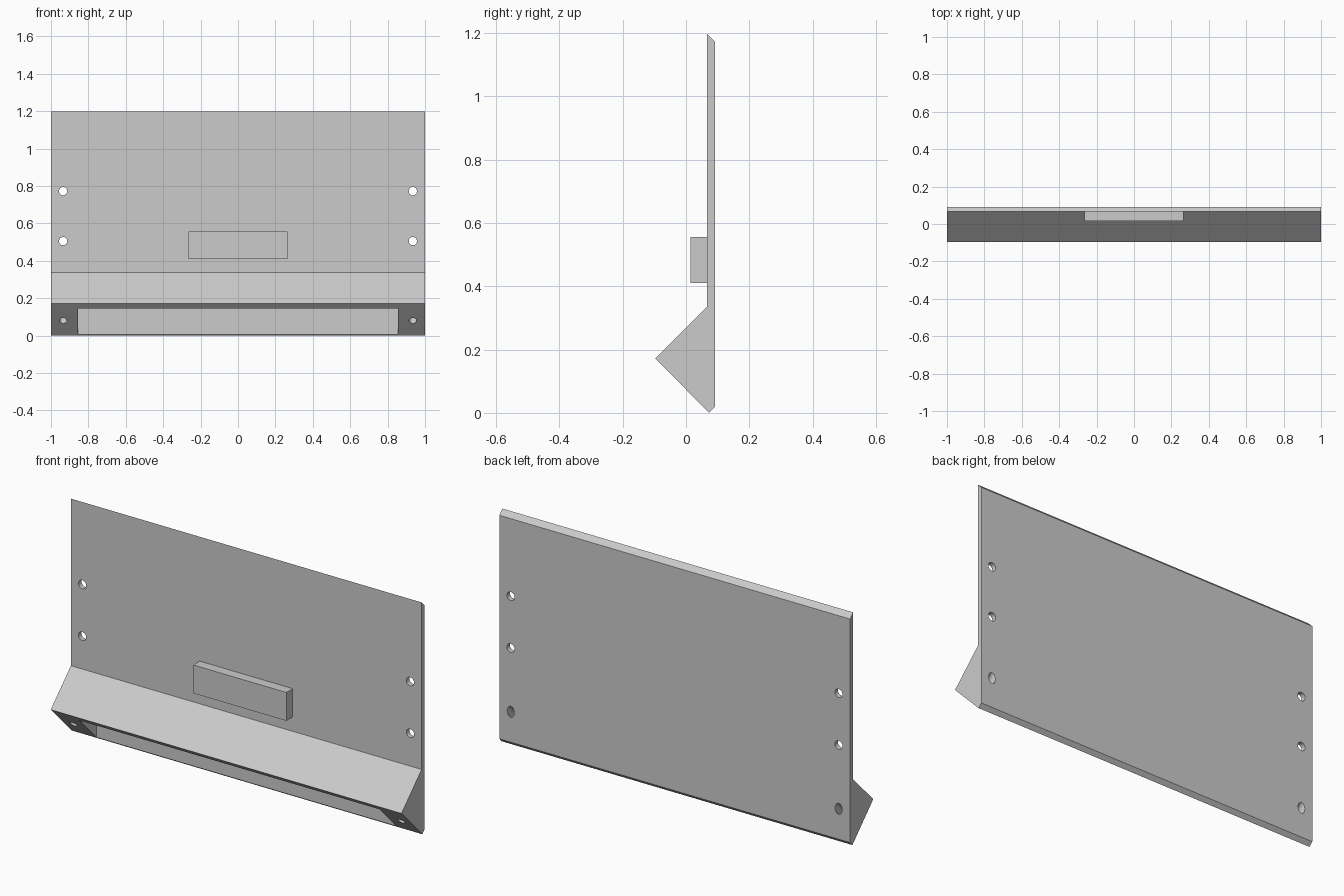
import bpy
import bmesh
from math import radians
from mathutils import Matrix, Vector

default = bpy.data.objects.get("Cube")
if default:
    bpy.data.objects.remove(default, do_unlink=True)

grey = bpy.data.materials.new("plain grey")
grey.use_nodes = True
colour = (0.6, 0.6, 0.6, 1)
grey.diffuse_color = colour
grey.node_tree.nodes["Principled BSDF"].inputs["Base Color"].default_value = colour


def make_object(name, bm):
    bmesh.ops.recalc_face_normals(bm, faces=bm.faces)
    mesh = bpy.data.meshes.new(name)
    bm.to_mesh(mesh)
    bm.free()
    mesh.materials.append(grey)
    obj = bpy.data.objects.new(name, mesh)
    bpy.context.collection.objects.link(obj)
    return obj


def extrude_profile(name, profile, half_width):
    """Extrude a (y, z) outline along x, symmetric about the centre."""
    bm = bmesh.new()
    face = bm.faces.new([bm.verts.new((-half_width, y, z)) for y, z in profile])
    result = bmesh.ops.extrude_face_region(bm, geom=[face])
    moved = [v for v in result["geom"] if isinstance(v, bmesh.types.BMVert)]
    bmesh.ops.translate(bm, verts=moved, vec=(2 * half_width, 0, 0))
    return make_object(name, bm)


def drill(name, centre, radius, tilt):
    """Cylinder cutter through centre, tilted about x from vertical."""
    bm = bmesh.new()
    matrix = Matrix.Translation(Vector(centre)) @ Matrix.Rotation(radians(tilt), 4, "X")
    bmesh.ops.create_cone(bm, cap_ends=True, segments=32, radius1=radius,
                          radius2=radius, depth=0.6, matrix=matrix)
    return make_object(name, bm)


def cut(target, cutter):
    cutter.hide_render = True
    mod = target.modifiers.new("cut", "BOOLEAN")
    mod.operation = "DIFFERENCE"
    mod.solver = "EXACT"
    mod.object = cutter
    bpy.context.view_layer.objects.active = target
    bpy.ops.object.modifier_apply(modifier=mod.name)
    bpy.data.objects.remove(cutter, do_unlink=True)


# Back panel with bevelled ends and a wedge-shaped ledge
panel = extrude_profile("panel_with_ledge", [
    (0.092, 0.02), (0.073, 0.0), (-0.097, 0.172),
    (0.067, 0.336), (0.067, 1.197), (0.092, 1.172)], 1.0)

# Hollow inside the ledge, open on the lower slope
cut(panel, extrude_profile("ledge_hollow", [
    (0.067, -0.02), (-0.1, 0.115), (-0.07, 0.145), (0.067, 0.282)], 0.855))

# Screw holes: straight ones in the panel, slanted ones through the ledge
for x in (-0.935, 0.935):
    for z in (0.505, 0.772):
        cut(panel, drill("panel_hole", (x, 0.08, z), 0.022, 90))
    cut(panel, drill("ledge_hole", (x, -0.005, 0.08), 0.02, -45))

# Raised block on the front of the panel
block = extrude_profile("front_block", [
    (0.015, 0.41), (0.068, 0.41), (0.068, 0.556), (0.015, 0.556)], 0.265)

# Smooth hole walls, crisp flat edges
bpy.ops.object.select_all(action="DESELECT")
for obj in (panel, block):
    obj.select_set(True)
bpy.context.view_layer.objects.active = panel
bpy.ops.object.shade_smooth_by_angle(angle=radians(30))
